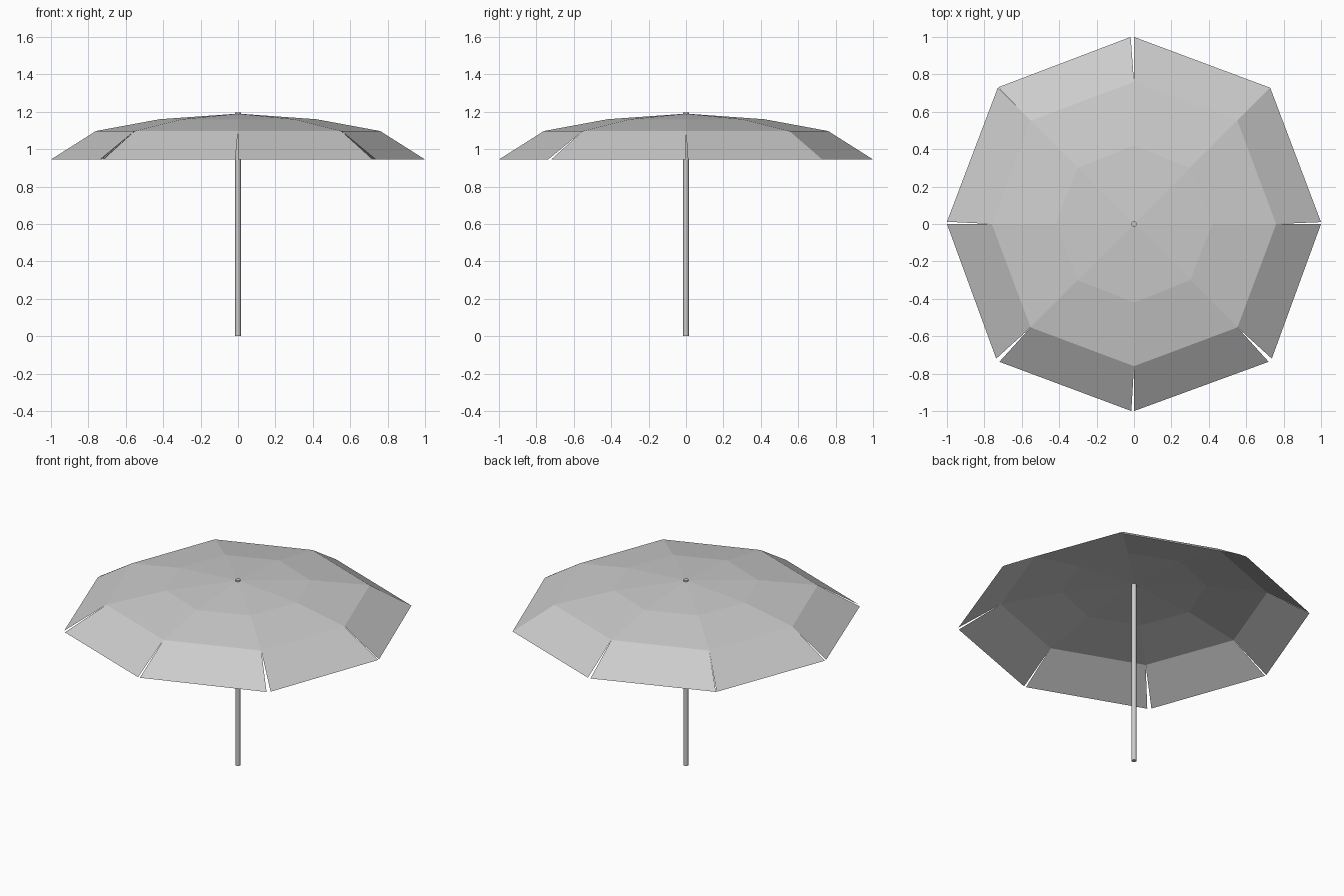
import bpy, bmesh
from math import radians, cos, sin
from mathutils import Vector

cube = bpy.data.objects.get("Cube")
if cube:
    bpy.data.objects.remove(cube)


def material(name, value):
    mat = bpy.data.materials.new(name)
    mat.use_nodes = True
    colour = (value, value, value, 1)
    mat.diffuse_color = colour
    mat.node_tree.nodes["Principled BSDF"].inputs["Base Color"].default_value = colour
    return mat


grey = material("light grey", 0.6)


def add_object(name, bm):
    mesh = bpy.data.meshes.new(name)
    bm.to_mesh(mesh)
    bm.free()
    mesh.materials.append(grey)
    obj = bpy.data.objects.new(name, mesh)
    bpy.context.collection.objects.link(obj)
    return obj


# Canopy rings: radius on the axes, radius on the diagonals, height
TOP = Vector((0, 0, 1.19))
RINGS = [(0.42, 0.425, 1.16), (0.76, 0.782, 1.097), (1.0, 1.03, 0.945)]
# Seam gaps at the hem: clockwise side, anticlockwise side
GAPS = [(0, .01), (0, 0), (0, .018), (.004, 0), (.012, 0), (.012, .012), (.014, 0), (.012, .012)]


def seam_point(i, ring, shift=0):
    a = radians(45 * i)
    r = ring[i % 2]
    return Vector((r * cos(a) - shift * sin(a), r * sin(a) + shift * cos(a), ring[2]))


# Eight-sided canopy, with the hem panels slit apart at the seams
bm = bmesh.new()
apex = bm.verts.new(TOP)
inner, middle = [[bm.verts.new(seam_point(i, ring)) for i in range(8)] for ring in RINGS[:2]]
for i in range(8):
    j = (i + 1) % 8
    bm.faces.new((apex, inner[i], inner[j]))
    bm.faces.new((inner[i], middle[i], middle[j], inner[j]))
    start = bm.verts.new(seam_point(i, RINGS[2], GAPS[i][1]))
    end = bm.verts.new(seam_point(j, RINGS[2], -GAPS[j][0]))
    bm.faces.new((middle[i], start, end, middle[j]))
add_object("canopy", bm)

# Pole, just breaking through the top
bm = bmesh.new()
bmesh.ops.create_cone(bm, cap_ends=True, segments=12, radius1=0.015, radius2=0.015, depth=1.197)
bmesh.ops.translate(bm, verts=bm.verts, vec=(0, 0, 1.197 / 2))
pole = add_object("pole", bm)
bpy.context.view_layer.objects.active = pole
pole.select_set(True)
bpy.ops.object.shade_smooth_by_angle(angle=radians(40))
